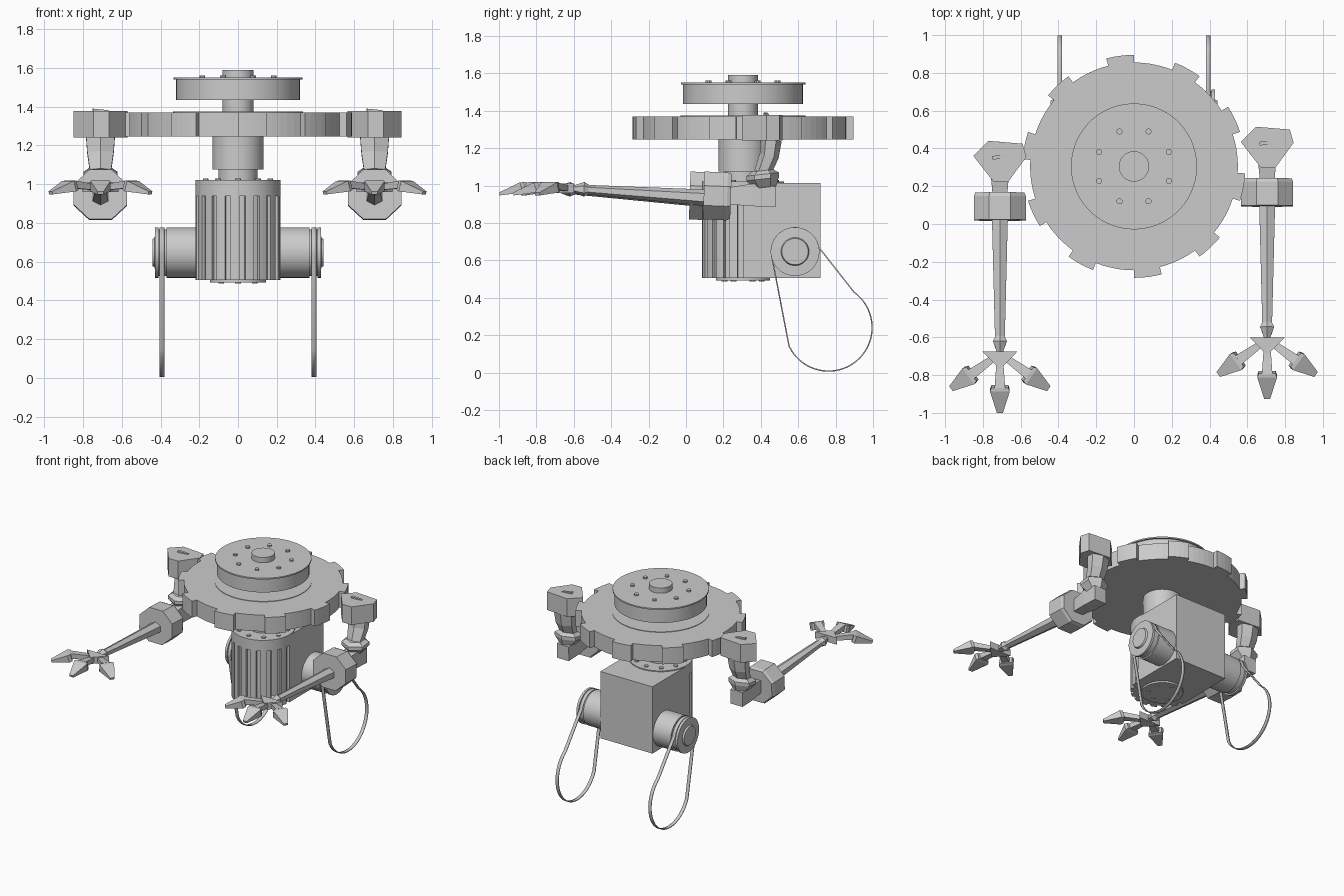
import bpy, bmesh
from math import sin, cos, pi, radians
from mathutils import Vector, Matrix

default = bpy.data.objects.get("Cube")
if default:
    bpy.data.objects.remove(default, do_unlink=True)

CY = 0.305  # y of the vertical centre line


def finish(name, bm, smooth=False):
    bmesh.ops.recalc_face_normals(bm, faces=bm.faces)
    mesh = bpy.data.meshes.new(name)
    bm.to_mesh(mesh)
    bm.free()
    obj = bpy.data.objects.new(name, mesh)
    bpy.context.collection.objects.link(obj)
    if smooth:
        bpy.ops.object.select_all(action='DESELECT')
        obj.select_set(True)
        bpy.context.view_layer.objects.active = obj
        bpy.ops.object.shade_smooth_by_angle(angle=radians(30))
    return obj


def prism(name, outline, z0, z1):
    bm = bmesh.new()
    face = bm.faces.new([bm.verts.new((x, y, z0)) for x, y in outline])
    top = bmesh.ops.extrude_face_region(bm, geom=[face])
    verts = [v for v in top["geom"] if isinstance(v, bmesh.types.BMVert)]
    bmesh.ops.translate(bm, verts=verts, vec=(0, 0, z1 - z0))
    return finish(name, bm)


def loft(name, sections, sides=4, smooth=False):
    """Skin polygon sections (centre, half width, half height) along a line."""
    axis = (Vector(sections[-1][0]) - Vector(sections[0][0])).normalized()
    up = Vector((0, 1, 0)) if abs(axis.z) > 0.8 else Vector((0, 0, 1))
    side = axis.cross(up).normalized()
    up = side.cross(axis)
    bm = bmesh.new()
    rings = []
    for centre, w, h in sections:
        ring = []
        for i in range(sides):
            a = (2 * i + 1) * pi / sides
            k = 1 / cos(pi / sides)
            ring.append(bm.verts.new(Vector(centre) + side * w * k * cos(a) + up * h * k * sin(a)))
        rings.append(ring)
    for lower, upper in zip(rings, rings[1:]):
        for i in range(sides):
            j = (i + 1) % sides
            bm.faces.new((lower[i], lower[j], upper[j], upper[i]))
    bm.faces.new(rings[0])
    bm.faces.new(rings[-1])
    return finish(name, bm, smooth)


def turned(name, profile, base=(0, CY, 0), axis=(0, 0, 1), sides=48):
    """Round part from (distance along axis, radius) pairs."""
    return loft(name, [(Vector(base) + Vector(axis) * d, r, r) for d, r in profile], sides, True)


def arc(cx, cy, r, a0, a1, steps):
    angles = [radians(a0 + (a1 - a0) * i / steps) for i in range(steps + 1)]
    return [(cx + r * cos(a), cy + r * sin(a)) for a in angles]


def toothed(r_in, r_out, count, start, pitch, duty):
    pts = []
    for i in range(count):
        a = start + i * pitch
        mid = a + pitch * duty
        pts += arc(0, CY, r_out, a, mid, 4) + arc(0, CY, r_in, mid, a + pitch, 5)
    return pts


def bolts(name, count, ring, z, height):
    bm = bmesh.new()
    for i in range(count):
        a = 2 * pi * (i + 0.5) / count
        spot = Matrix.Translation((ring * cos(a), CY + ring * sin(a), z))
        bmesh.ops.create_cone(bm, cap_ends=True, segments=10, radius1=0.016,
                              radius2=0.016, depth=height, matrix=spot)
    finish(name, bm)


# Body: square back, ribbed round front, collar and plates
prism("body_back", [(-0.22, CY), (0.22, CY), (0.22, 0.72), (-0.22, 0.72)], 0.505, 1.015)
ribs = [(-0.22, CY + 0.01)] + toothed(0.2, 0.22, 9, 180, 20, 0.6) + [(0.22, CY + 0.01)]
prism("body_ribbed_front", ribs, 0.505, 0.94)
turned("body_collar", [(0.94, 0.22), (1.022, 0.22)])
turned("body_bottom_plate", [(0.492, 0.145), (0.51, 0.145)])
bolts("collar_bolts", 10, 0.175, 1.022, 0.016)
bolts("bottom_bolts", 6, 0.1, 0.492, 0.01)

# Neck, toothed wheel and upper drum
turned("neck", [(1.0, 0.1), (1.075, 0.1), (1.075, 0.132), (1.25, 0.132)])
prism("toothed_wheel", toothed(0.55, 0.59, 10, 90, 36, 0.4), 1.245, 1.37)
turned("wheel_plate", [(1.36, 0.335), (1.374, 0.335)], sides=64)
turned("drum_post", [(1.36, 0.08), (1.59, 0.08)])
turned("drum", [(1.435, 0.32), (1.54, 0.32), (1.54, 0.333), (1.55, 0.333)], sides=64)
bolts("drum_bolts", 8, 0.2, 1.553, 0.016)

# Side pulleys with hanging belts
PY, PZ = 0.583, 0.647
belt_path = arc(PY, PZ, 0.127, 12, 190, 24) + arc(0.762, 0.241, 0.233, 205, 414, 36)
for side, s in (("left", 1), ("right", -1)):
    turned(side + "_pulley",
           [(0.2, 0.13), (0.37, 0.13), (0.37, 0.12), (0.41, 0.12), (0.41, 0.13),
            (0.428, 0.13), (0.43, 0.075), (0.442, 0.07)],
           base=(0, PY, PZ), axis=(s, 0, 0))
    bm = bmesh.new()
    edges = [[bm.verts.new((s * x, y, z)) for y, z in belt_path] for x in (0.38, 0.404)]
    for i in range(len(belt_path)):
        j = (i + 1) % len(belt_path)
        bm.faces.new((edges[0][i], edges[0][j], edges[1][j], edges[1][i]))
    belt = finish(side + "_belt", bm, True)
    solid = belt.modifiers.new("Thickness", 'SOLIDIFY')
    solid.thickness = 0.007
    solid.offset = 0


# Arms: shoulder, upper arm, elbow, forearm and three-fingered hand
def arm(side, ax, ay):
    def at(x, y, z):
        return (ax + x, ay + y, z)

    def part(name, sections, sides=4):
        loft(side + "_" + name, [(at(*p), w, h) for p, w, h in sections], sides)

    shoulder = [(-0.06, 0.44), (0.12, 0.425), (0.14, 0.355), (0.045, 0.225), (-0.035, 0.225), (-0.14, 0.36)]
    prism(side + "_shoulder", [at(x, y, 0)[:2] for x, y in shoulder], 1.24, 1.378)
    part("shoulder_pin", [((-0.04, 0.35, 1.378), 0.01, 0.012), ((0.04, 0.36, 1.378), 0.008, 0.004)])
    part("upper_arm", [((0, 0.38, 1.25), 0.075, 0.05), ((0, 0.37, 1.16), 0.068, 0.045),
                       ((0, 0.335, 1.07), 0.055, 0.04)], 6)
    part("arm_joint", [((0, 0.335, 1.08), 0.06, 0.05), ((0, 0.335, 1.06), 0.088, 0.075),
                       ((0, 0.335, 1.035), 0.088, 0.075), ((0, 0.345, 0.99), 0.05, 0.055)], 6)
    part("lower_arm_block", [((0, 0.405, 0.94), 0.05, 0.055), ((0, 0.28, 0.95), 0.05, 0.06),
                             ((0, 0.15, 0.945), 0.038, 0.045)])
    part("elbow_disc", [((0, 0.165, 0.942), 0.13, 0.12), ((0, 0.145, 0.942), 0.138, 0.128),
                        ((0, 0.02, 0.947), 0.138, 0.128)], 8)
    part("forearm", [((0, 0.03, 0.935), 0.042, 0.038), ((0, -0.6, 0.978), 0.026, 0.022)], 6)
    part("wrist", [((0, -0.59, 0.978), 0.022, 0.02), ((0, -0.62, 0.98), 0.037, 0.034),
                   ((0, -0.69, 0.982), 0.012, 0.012)], 6)
    palm = [(-0.093, -0.675), (0.093, -0.675), (0, -0.77)]
    prism(side + "_palm", [at(x, y, 0)[:2] for x, y in palm], 0.96, 1.01)
    fingers = (("middle", (0, -0.73), (0, -1)), ("inner", (0.04, -0.715), (0.81, -0.58)),
               ("outer", (-0.04, -0.715), (-0.81, -0.58)))
    for name, (x, y), (dx, dy) in fingers:
        def along(d, z):
            return (x + dx * d, y + dy * d, z)
        part(name + "_finger", [(along(0, 0.985), 0.018, 0.015), (along(0.14, 1.0), 0.028, 0.02)])
        part(name + "_claw", [(along(0.13, 0.995), 0.045, 0.025), (along(0.15, 0.99), 0.052, 0.028),
                              (along(0.268, 0.955), 0.016, 0.008)])


arm("right", -0.71, 0)
arm("left", 0.705, 0.075)
